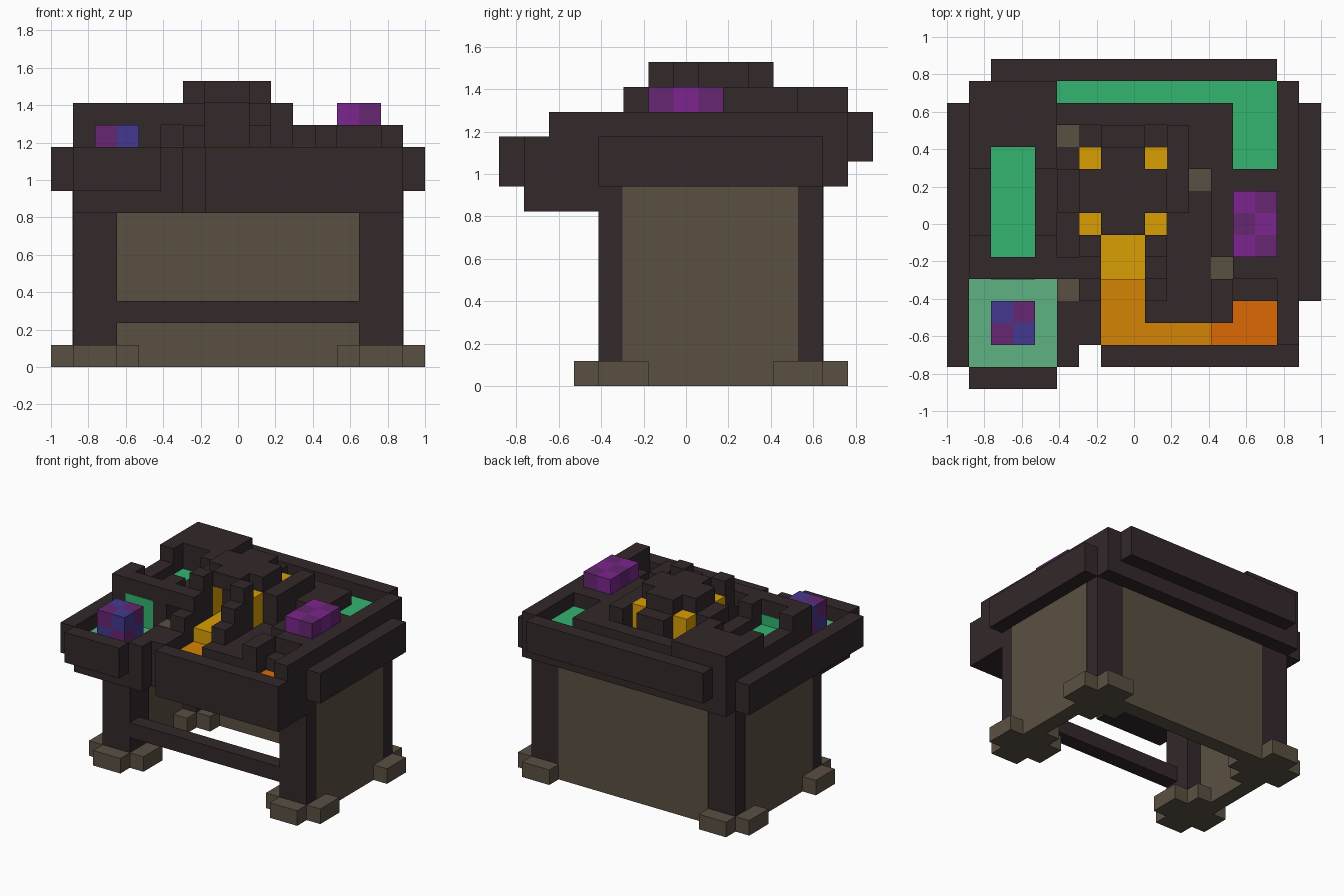
import bpy, bmesh
from mathutils import Vector

cube = bpy.data.objects.get("Cube")
if cube:
    bpy.data.objects.remove(cube, do_unlink=True)

CELL = 2 / 17
ORIGIN = Vector((-1, -7.5 * CELL, 0))


def make_material(name, hex_code):
    srgb = [int(hex_code[i:i + 2], 16) / 255 for i in (0, 2, 4)]
    color = [c / 12.92 if c < 0.04 else ((c + 0.055) / 1.055) ** 2.4 for c in srgb] + [1]
    mat = bpy.data.materials.new(name)
    mat.use_nodes = True
    mat.diffuse_color = color
    for node in mat.node_tree.nodes:
        if node.type == 'BSDF_PRINCIPLED':
            node.inputs["Base Color"].default_value = color
            node.inputs["Roughness"].default_value = 0.9
    return mat


dark = make_material("dark stone", "33282a")
olive = make_material("olive stone", "5a5042")
green = make_material("green liquid", "34b370")
pale = make_material("pale green liquid", "5fb284")
gold = make_material("gold liquid", "da9f04")
amber = make_material("amber liquid", "d58404")
orange = make_material("orange liquid", "dc6a04")
purple = make_material("bright purple", "7b258e")
plum = make_material("plum", "662672")
indigo = make_material("indigo", "433990")


def blocks(name, boxes, mats, pick=None):
    """One object from boxes in cell units: (x0, x1, y0, y1, z0, z1)."""
    bm = bmesh.new()
    for n, (x0, x1, y0, y1, z0, z1) in enumerate(boxes):
        verts = bmesh.ops.create_cube(bm, size=1)["verts"]
        low, high = Vector((x0, y0, z0)), Vector((x1, y1, z1))
        for v in verts:
            v.co = ORIGIN + CELL * ((low + high) / 2 + v.co * (high - low))
        for face in {f for v in verts for f in v.link_faces}:
            face.material_index = pick(boxes[n]) if pick else 0
    mesh = bpy.data.meshes.new(name)
    bm.to_mesh(mesh)
    bm.free()
    for mat in mats:
        mesh.materials.append(mat)
    obj = bpy.data.objects.new(name, mesh)
    bpy.context.collection.objects.link(obj)
    return obj


# Legs with plus-shaped feet at the four corners
for side, x in (("right", 1), ("left", 14)):
    for end, y in (("front", 4), ("back", 11)):
        tag = f"{end}_{side}"
        blocks(f"{tag}_leg", [(x, x + 2, y, y + 2, 0.02, 8)], [dark])
        blocks(f"{tag}_foot", [(x - 1, x + 3, y, y + 2, 0, 1),
                               (x, x + 2, y - 1, y + 3, 0, 1)], [olive])

# Side and back walls, a hair proud of the legs, and the front rail
P = 0.02
blocks("right_wall", [(1 - P, 2, 4.95, 12, 0, 8)], [olive])
blocks("left_wall", [(15, 16 + P, 4.95, 12, 0, 8)], [olive])
blocks("back_wall", [(3, 14, 12, 13 + P, 0, 8)], [olive])
blocks("front_rail", [(3, 14, 4, 5, 2, 3)], [dark])

# Table body, notched at the front
blocks("table_body", [
    (1, 16, 2, 14, 8, 9), (1, 6, 1, 2, 7, 9),
    (7, 16, 1, 2, 7, 9), (1, 16, 2, 4, 7, 8)], [dark])
blocks("table_rim", [
    (0, 1, 1, 13, 8, 10), (16, 17, 4, 13, 8, 10),
    (1, 5, 0, 1, 8, 10), (2, 15, 14, 15, 9, 11)], [dark])

# Upper floor around the sunken channels
blocks("table_floor", [
    (5, 7, 2, 5, 9, 10), (5, 6, 1, 2, 9, 10), (7, 16, 1, 2, 9, 10),
    (15, 16, 2, 5, 9, 10), (9, 13, 3, 5, 9, 10), (13, 15, 4, 5, 9, 10),
    (1, 16, 5, 14, 9, 10)], [dark])

# Raised walls around the pools
blocks("pool_walls", [
    (15, 16, 2, 14, 10, 11), (13, 15, 5, 10, 10, 11), (12, 13, 6, 13, 10, 11),
    (5, 13, 12, 13, 10, 11), (12, 13, 3, 5, 10, 11), (11, 12, 10, 12, 10, 11),
    (1, 2, 6, 11, 10, 11), (4, 5, 6, 11, 10, 11)], [dark])
blocks("corner_block", [
    (1, 5, 11, 14, 10, 12), (1, 2, 10, 11, 10, 12), (4, 5, 10, 11, 10, 12)], [dark])
blocks("bridge_beam", [
    (1, 6, 5, 6, 11, 12), (1, 2, 5, 7, 10, 12), (4, 5, 5, 7, 10, 12)], [dark])

# Central furnace: glowing corner pillars, dark core, cross cap, flaps, posts
blocks("furnace_pillars", [(x, x + 1, y, y + 1, 10, 12)
                           for x in (6, 9) for y in (7, 10)], [gold])
blocks("furnace_core", [(6, 10, 8, 10, 10, 12), (7, 9, 10, 11, 10, 12)], [dark])
blocks("furnace_cap", [(6, 10, 8, 10, 12, 13), (7, 9, 7, 11, 12, 13)], [dark])
blocks("furnace_flaps", [
    (5, 6, 8, 10, 10, 12), (10, 11, 8, 10, 10, 12), (7, 9, 11, 12, 10, 12),
    (10, 11, 10, 12, 10, 12)], [dark])
for name, x in (("right_spout_post", 6), ("left_spout_post", 9)):
    blocks(name, [(x, x + 1, 4 + i, 5 + i, 10, 11 + i) for i in range(3)], [dark])

# Molten stream cooling along the channel
blocks("gold_fall", [(7, 9, 5 - P, 8, 9, 10 + P)], [gold])
blocks("amber_stream", [(7, 9, 2, 5, 8.9, 9.1), (9, 12, 2, 3, 8.9, 9.1)], [amber])
blocks("orange_stream", [(12, 15, 2, 3, 8.9, 9.2), (13, 15, 3, 4, 8.9, 9.2)], [orange])

# Green pools, the fall under the beam and the pale basin
blocks("side_pool", [(2, 4, 5.5, 11, 9.6, 10.3)], [green])
blocks("green_fall", [(2, 4, 5 - P, 6, 9, 11 - P)], [green])
blocks("back_pool", [(5, 15, 13, 14, 9.9, 10.1), (13, 15, 10, 13, 9.9, 10.1)], [green])
blocks("pale_basin", [(1, 5, 1, 5, 8.9, 9.05)], [pale])

# Olive floor stones
blocks("floor_stones", [(x, x + 1, y, y + 1, 9.8, 10.05)
                        for x, y in ((5, 4), (5, 11), (11, 9), (12, 5))], [olive])


# Chequered crystals, one small cube per colour cell
def chequer(box):
    return int(box[0] + box[2] + box[4]) % 2


def crystal(name, x, y, z, size, mats):
    cells = [(x + i, x + i + 1, y + j, y + j + 1, z + k, z + k + 1)
             for i in range(size[0]) for j in range(size[1]) for k in range(size[2])]
    blocks(name, cells, mats, chequer)


crystal("basin_crystal", 2, 2, 9, (2, 2, 2), [plum, indigo])
crystal("wall_crystal", 13, 6, 11, (2, 3, 1), [purple, plum])
